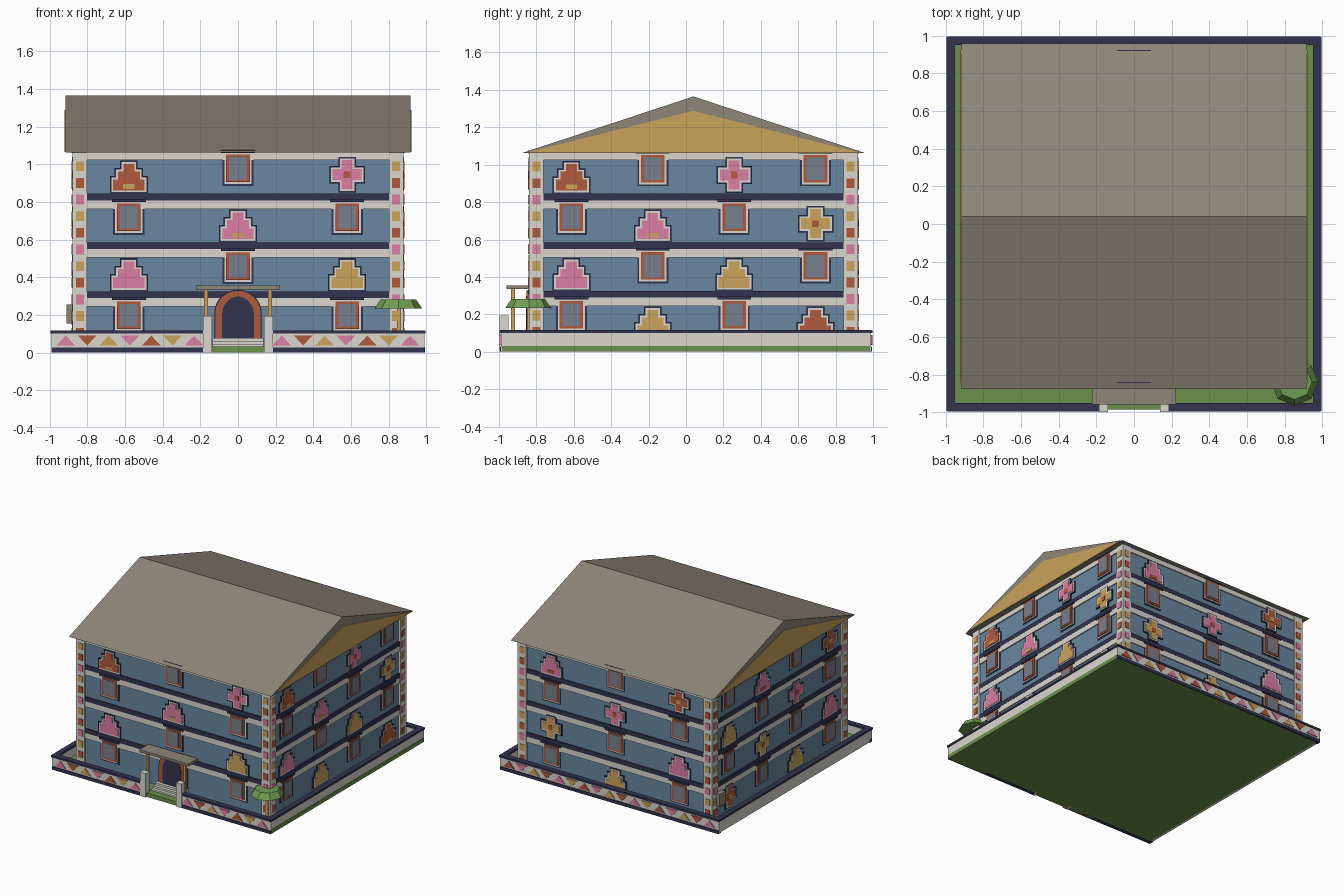
import bpy, bmesh, math
from mathutils import Matrix, Vector

if "Cube" in bpy.data.objects:
    bpy.data.objects.remove(bpy.data.objects["Cube"])

CY = 0.04          # building centre in y


def lin(c):
    c /= 255
    return c / 12.92 if c <= 0.04045 else ((c + 0.055) / 1.055) ** 2.4


MATS = {}
for name, rgb in {"white": (218, 215, 206), "blue": (106, 135, 161), "navy": (50, 52, 80),
                  "ochre": (204, 163, 92), "rust": (176, 90, 60), "pink": (221, 125, 163),
                  "glass": (120, 127, 142), "roof_grey": (142, 134, 120),
                  "grass_green": (106, 145, 76), "leaf_green": (112, 158, 82)}.items():
    m = bpy.data.materials.new(name)
    m.diffuse_color = (*[lin(c) for c in rgb], 1)
    m.use_nodes = True
    m.node_tree.nodes["Principled BSDF"].inputs["Base Color"].default_value = m.diffuse_color
    MATS[name] = m

PARTS = {}         # (part name, colour) -> bmesh


def part(name, mat):
    return PARTS.setdefault((name, mat), bmesh.new())


def prism(bm, pts, vec):
    """Extrude a closed 3D outline along vec."""
    a = [bm.verts.new(p) for p in pts]
    b = [bm.verts.new(Vector(p) + Vector(vec)) for p in pts]
    n = len(a)
    bm.faces.new(a)
    bm.faces.new(b[::-1])
    for i in range(n):
        bm.faces.new((a[i], b[i], b[(i + 1) % n], a[(i + 1) % n]))


def box(name, mat, x0, x1, y0, y1, z0, z1):
    prism(part(name, mat), [(x0, y0, z0), (x1, y0, z0), (x1, y1, z0), (x0, y1, z0)], (0, 0, z1 - z0))


def plate(name, mat, side, pts, d, t=0.009):
    """Outline (u, z) on building side 0..3 (front, right, back, left), outer face d from centre."""
    r = Matrix.Rotation(side * math.pi / 2, 3, 'Z')
    c = Vector((0, CY, 0))
    prism(part(name, mat), [r @ Vector((u, -d, z)) + c for u, z in pts], r @ Vector((0, t, 0)))


def rect(u0, u1, z0, z1):
    return [(u0, z0), (u1, z0), (u1, z1), (u0, z1)]


def mirrored(half, u, z):
    return [(u + a, z + b) for a, b in half] + [(u - a, z + b) for a, b in half[::-1]]


def steps(u, z, o):
    """Stepped pyramid outline grown by o."""
    return mirrored([(.083 + o, .017 - o), (.083 + o, .075 + o), (.058 + o, .075 + o), (.058 + o, .118 + o),
                     (.029 + o, .118 + o), (.029 + o, .158 + o)], u, z)


def cross(u, z, o):
    a, b = .029 + o, .077 + o
    return mirrored([(a, -b), (a, -a), (b, -a), (b, a), (a, a), (a, b)], u, z)


def arch(w, z0, spring, top):
    return [(-w, z0), (w, z0)] + [(w * math.cos(i * math.pi / 12), spring + (top - spring) * math.sin(i * math.pi / 12))
                                  for i in range(13)]


def window(s, u, f):
    z = 0.26 * f
    plate("window_outline", "navy", s, rect(u - .083, u + .083, z + .105, z + .26), .869)
    plate("window_surround", "white", s, rect(u - .073, u + .073, z + .115, z + .26), .872)
    plate("window_frame", "rust", s, rect(u - .063, u + .063, z + .125, z + .272), .880)
    plate("window_pane", "glass", s, rect(u - .047, u + .047, z + .138, z + .258), .883)
    plate("window_hood", "navy", s, rect(u - .09, u + .09, z + .28, z + .295), .884)


COLOUR = {"r": "rust", "p": "pink", "o": "ochre"}


def motif(s, u, f, code):
    col = COLOUR[code[0]]
    if code[1] == "P":
        shape, z = steps, .065 + .26 * f
        inset = None if col == "ochre" or f == 1 else ("ochre" if s < 2 or col == "rust" else "rust")
        inner = rect(u - .03, u + .03, z + .025, z + .05)
    else:
        shape, z = cross, .165 + .26 * f
        inset = "ochre" if col == "rust" else "rust"
        inner = rect(u - .018, u + .018, z - .018, z + .018)
    plate("motif_outline", "navy", s, shape(u, z, .018), .876)
    plate("motif_border", "white", s, shape(u, z, .01), .879)
    plate("motif", col, s, shape(u, z, 0), .882)
    if inset:
        plate("motif_centre", inset, s, inner, .885)


# Main block with floor bands, corner posts and coloured corner squares
box("house_walls", "blue", -.865, .865, CY - .865, CY + .865, .03, 1.065)
for sx in (-1, 1):
    for sy in (-1, 1):
        xs, ys = sorted((sx * .803, sx * .88)), sorted((CY + sy * .803, CY + sy * .88))
        box("corner_post", "white", *xs, *ys, .03, 1.065)
for s in range(4):
    for f in range(4):
        top = .29 + .26 * f if f < 3 else 1.065
        plate("white_band", "white", s, rect(-.81, .81, .244 + .26 * f, top), .874)
        if f < 3:
            plate("navy_band", "navy", s, rect(-.81, .81, .289 + .26 * f, .325 + .26 * f), .875)
    for i in range(11):
        z = .99 - .0885 * i
        for u in (-.839, .839):
            plate("corner_square", ("ochre", "rust", "pink")[i % 3], s,
                  rect(u - .021, u + .021, z - .026, z + .026), .884)

# Windows and motifs, rows from the top floor down, left to right as seen
LAYOUT = [("rP w pX", "w pP w", "pP w oP", "w - w"),
          ("rP w pX w", "w pP w oX", "pP w oP w", "w oP w rP"),
          ("pP w rX", "w pX w", "oX w pP", "w oP w"),
          ("w pP w rX", "oP w pX w", "w oX w pP", "rX w oP w")]
for s, rows in enumerate(LAYOUT):
    for r, row in enumerate(rows):
        cells = row.split()
        for c, cell in enumerate(cells):
            u = (c - 1) * .58 if len(cells) == 3 else (c - 1.5) * .435
            if cell == "w":
                window(s, u, 3 - r)
            elif cell != "-":
                motif(s, u, 3 - r, cell)

# Gable roof with flush gable triangles
HALF = .918
prism(part("roof", "roof_grey"), [(-.917, CY - HALF, 1.062), (-.917, CY + HALF, 1.062), (-.917, CY, 1.365)],
      (1.834, 0, 0))
for s in (1, 3):
    plate("gable", "ochre", s, [(-.885, 1.066), (.885, 1.066), (0, 1.288)], .921)

# Arched door, steps, porch and gate posts
plate("door_outline", "navy", 0, arch(.126, .07, .21, .334), .886, .02)
plate("door_arch", "rust", 0, arch(.12, .07, .21, .328), .892, .02)
plate("door", "navy", 0, arch(.085, .07, .20, .298), .895)
for i in range(3):
    box("door_step", "white", -.135, .135, -.93 + .025 * i, -.83, .03, .045 + .016 * i)
box("porch_roof", "roof_grey", -.222, .222, -.96, -.84, .335, .355)
for sx in (-1, 1):
    box("porch_pole", "ochre", *sorted((sx * .16, sx * .18)), -.935, -.915, .03, .336)
    box("gate_post", "white", *sorted((sx * .137, sx * .187)), -.998, -.95, 0, .195)

# Lawn and boundary wall with navy cap
box("lawn", "grass_green", -.965, .993, -.985, .985, 0, .032)
for sx in (-1, 1):
    xs = sorted((sx * .955, sx * .99))
    box("boundary_wall", "white", *xs, -.99, .99, .005, .102)
    box("wall_cap", "navy", *sorted((sx * .952, sx * .996)), -.995, .995, .1, .116)
for sy, spans in ((-1, ((-.99, -.16), (.16, .99))), (1, ((-.99, .99),))):
    for a, b in spans:
        box("boundary_wall", "white", a, b, *sorted((sy * .955, sy * .99)), .005, .102)
        box("wall_cap", "navy", a, b, *sorted((sy * .952, sy * .997)), .1, .116)
        box("wall_base", "navy", a, b, *sorted((sy * .96, sy * .995)), 0, .026)
    # triangle frieze
    starts = [(-.915, 7), (.233, 7)] if sy < 0 else [(-.908, 17)]
    for x0, n in starts:
        for i in range(n):
            x, up = x0 + .1135 * i, i % 2 == 0
            za, zb = (.037, .09) if up else (.09, .037)
            prism(part("frieze_triangle", ("pink", "rust", "ochre")[i % 3]),
                  [(x - .05, sy * .989, za), (x + .05, sy * .989, za), (x, sy * .989, zb)], (0, sy * .008, 0))

# Corner shrub and small wall box
box("shrub_trunk", "ochre", .845, .865, -.85, -.83, .03, .24)
bmesh.ops.create_cone(part("shrub_canopy", "leaf_green"), cap_ends=True, segments=8, radius1=.126, radius2=.093,
                      depth=.048, matrix=Matrix.Translation((.853, -.84, .258)))
box("wall_box", "roof_grey", -.912, -.87, .79, .87, .155, .255)

# Turn every collected part into an object
for (name, mat), bm in PARTS.items():
    bmesh.ops.recalc_face_normals(bm, faces=bm.faces)
    me = bpy.data.meshes.new(name)
    bm.to_mesh(me)
    bm.free()
    me.materials.append(MATS[mat])
    bpy.context.collection.objects.link(bpy.data.objects.new(name, me))
